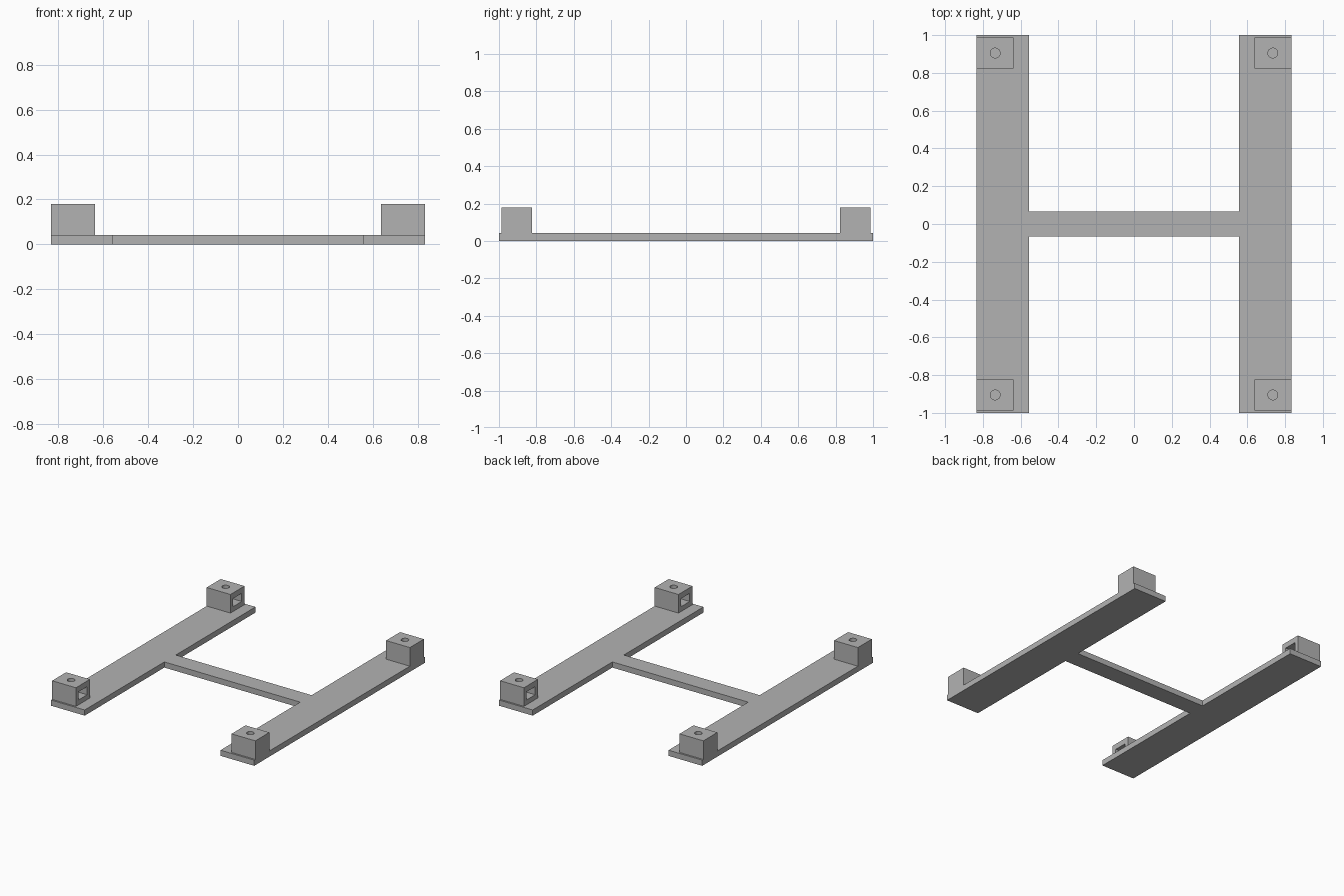
import bpy
import bmesh

cube = bpy.data.objects.get("Cube")
if cube:
    bpy.data.objects.remove(cube, do_unlink=True)

grey = bpy.data.materials.new("plain grey")
grey.use_nodes = True
grey.diffuse_color = (0.45, 0.45, 0.45, 1)
grey.node_tree.nodes["Principled BSDF"].inputs["Base Color"].default_value = grey.diffuse_color

PLATE_TOP = 0.042
BLOCK_TOP = 0.18
RAIL_IN, RAIL_OUT = 0.557, 0.833
HOLE_X, HOLE_Y = 0.735, 0.905


def add_object(name, bm):
    bmesh.ops.recalc_face_normals(bm, faces=bm.faces)
    mesh = bpy.data.meshes.new(name)
    bm.to_mesh(mesh)
    bm.free()
    mesh.materials.append(grey)
    obj = bpy.data.objects.new(name, mesh)
    bpy.context.collection.objects.link(obj)
    return obj


def box(name, low, high):
    bm = bmesh.new()
    bmesh.ops.create_cube(bm, size=1)
    for v in bm.verts:
        v.co = [(a + b) / 2 + c * (b - a) for a, b, c in zip(low, high, v.co)]
    return add_object(name, bm)


def cut(target, cutter):
    cutter.hide_render = True
    cutter.hide_set(True)
    mod = target.modifiers.new(cutter.name, 'BOOLEAN')
    mod.operation = 'DIFFERENCE'
    mod.solver = 'EXACT'
    mod.object = cutter


# H-shaped base: one quarter outline mirrored into a full profile, then extruded
quarter = [(RAIL_IN, 0.067), (RAIL_IN, 1), (RAIL_OUT, 1)]
outline = []
for sx, sy, step in ((1, 1, 1), (1, -1, -1), (-1, -1, 1), (-1, 1, -1)):
    outline += [(sx * x, sy * y, 0) for x, y in quarter[::step]]
bm = bmesh.new()
face = bm.faces.new([bm.verts.new(p) for p in outline])
result = bmesh.ops.extrude_face_region(bm, geom=[face])
for item in result["geom"]:
    if isinstance(item, bmesh.types.BMVert):
        item.co.z = PLATE_TOP
add_object("base_frame", bm)

# Corner mounts: block with a bolt hole from above and a nut slot facing inward
for sx, side in ((1, "left"), (-1, "right")):
    for sy, end in ((-1, "front"), (1, "back")):
        label = end + "_" + side

        def corner_box(name, x, y, z):
            xs = sorted(sx * v for v in x)
            ys = sorted(sy * v for v in y)
            return box(label + name, (xs[0], ys[0], z[0]), (xs[1], ys[1], z[1]))

        mount = corner_box("_mount", (0.638, RAIL_OUT), (0.823, 0.987), (PLATE_TOP, BLOCK_TOP))
        slot = corner_box("_slot_cutter", (0.6, 0.785), (0.855, 0.955), (0.078, 0.138))
        bm = bmesh.new()
        bmesh.ops.create_cone(bm, cap_ends=True, segments=32, radius1=0.026,
                              radius2=0.026, depth=0.2)
        bmesh.ops.translate(bm, verts=bm.verts, vec=(sx * HOLE_X, sy * HOLE_Y, 0.15))
        hole = add_object(label + "_hole_cutter", bm)
        cut(mount, slot)
        cut(mount, hole)
